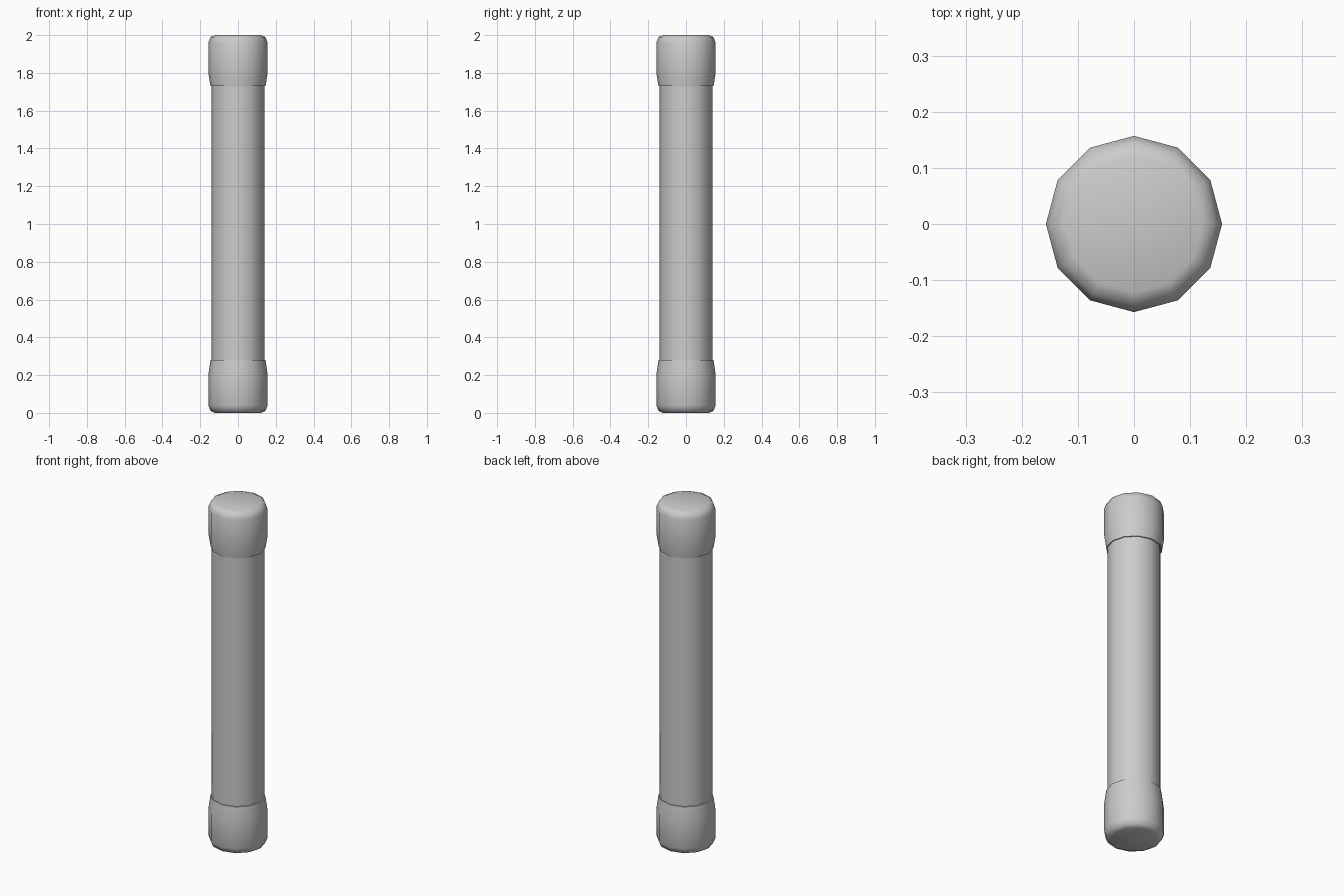
import bpy, bmesh, math

if "Cube" in bpy.data.objects:
    bpy.data.objects.remove(bpy.data.objects["Cube"])

SIDES = 12


def lathe(name, profile, cap_start=False, cap_end=False):
    """Revolve (radius, z) points around z as a low-poly surface."""
    bm = bmesh.new()
    rings = []
    for r, z in profile:
        rings.append([bm.verts.new((r * math.cos(2 * math.pi * i / SIDES),
                                    r * math.sin(2 * math.pi * i / SIDES), z))
                      for i in range(SIDES)])
    for a, b in zip(rings, rings[1:]):
        for i in range(SIDES):
            j = (i + 1) % SIDES
            bm.faces.new((a[i], a[j], b[j], b[i]))
    if cap_start:
        bm.faces.new(rings[0])
    if cap_end:
        bm.faces.new(rings[-1])
    bmesh.ops.recalc_face_normals(bm, faces=bm.faces)
    mesh = bpy.data.meshes.new(name)
    bm.to_mesh(mesh)
    bm.free()
    obj = bpy.data.objects.new(name, mesh)
    bpy.context.collection.objects.link(obj)
    bpy.ops.object.select_all(action='DESELECT')
    obj.select_set(True)
    bpy.context.view_layer.objects.active = obj
    bpy.ops.object.shade_smooth_by_angle(angle=math.radians(50))
    return obj


# Main tube, tucked slightly into both end caps
lathe("tube", [(0.14, 0.26), (0.14, 1.74)], cap_start=True, cap_end=True)

# Rounded end caps tapering to a thin lip around the tube
cap = [(0.122, 0.0), (0.145, 0.01), (0.157, 0.04), (0.157, 0.2),
       (0.146, 0.28), (0.138, 0.28)]
lathe("bottom_cap", cap, cap_start=True)
top = [(r, 2.0 - z) for r, z in cap]
top[-2:] = [(0.146, 1.73), (0.138, 1.73)]
lathe("top_cap", top, cap_start=True)
